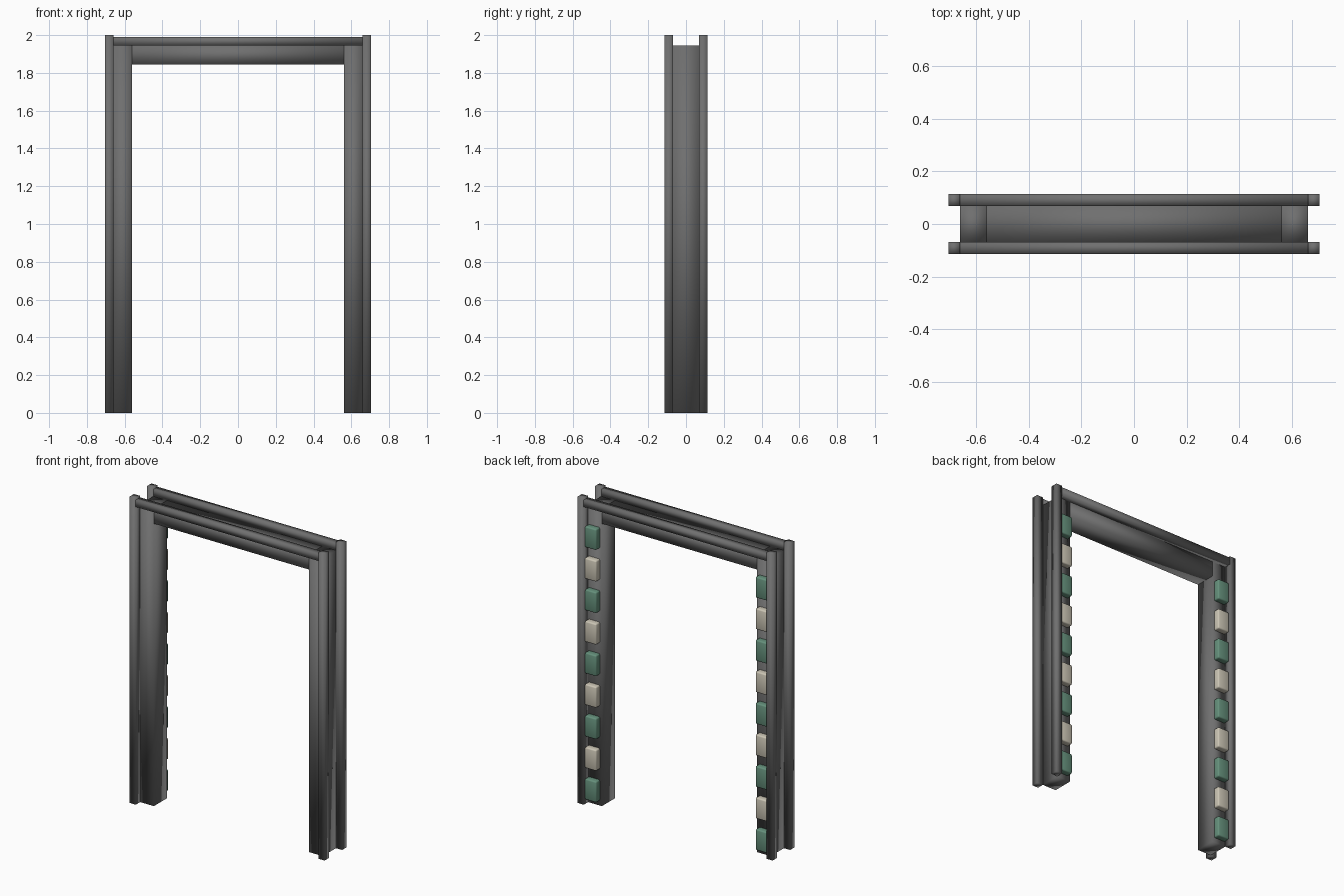
import bpy
import bmesh
from mathutils import Matrix, Vector

cube = bpy.data.objects.get("Cube")
if cube:
    bpy.data.objects.remove(cube, do_unlink=True)


def material(name, color):
    mat = bpy.data.materials.new(name)
    mat.use_nodes = True
    mat.diffuse_color = (*color, 1)
    shader = next(n for n in mat.node_tree.nodes if n.type == "BSDF_PRINCIPLED")
    shader.inputs["Base Color"].default_value = (*color, 1)
    return mat


GREY = material("dark_grey", (0.16, 0.16, 0.16))
GREEN = material("muted_green", (0.13, 0.28, 0.2))
CREAM = material("cream", (0.6, 0.56, 0.46))


def box(name, low, high, mat, bevel=0):
    """Soft-shaded box between two opposite corners."""
    low, high = Vector(low), Vector(high)
    bm = bmesh.new()
    bmesh.ops.create_cube(bm, size=1)
    bm.transform(Matrix.Translation((low + high) / 2)
                 @ Matrix.Diagonal((*(high - low), 1)))
    if bevel:
        bmesh.ops.bevel(bm, geom=bm.edges[:], offset=bevel, segments=2,
                        profile=0.5, affect="EDGES")
    for face in bm.faces:
        face.smooth = True
    mesh = bpy.data.meshes.new(name)
    bm.to_mesh(mesh)
    bm.free()
    mesh.materials.append(mat)
    obj = bpy.data.objects.new(name, mesh)
    bpy.context.collection.objects.link(obj)
    return obj


def mirrored_box(name, x0, x1, y0, y1, z0, z1, mat, side, bevel=0):
    xs = sorted((side * x0, side * x1))
    return box(name, (xs[0], y0, z0), (xs[1], y1, z1), mat, bevel)


INNER, OUTER, EDGE = 0.56, 0.66, 0.705
DEPTH, FACE = 0.068, 0.113
TOP = 1.945

# Lintel between the jambs
box("lintel", (-INNER, -DEPTH, TOP - 0.1), (INNER, DEPTH, TOP), GREY)

# Front and back rails over the lintel
for label, y0, y1 in (("front", -FACE, -DEPTH), ("back", DEPTH, FACE)):
    box(label + "_rail", (-OUTER, y0, TOP), (OUTER, y1, 1.99), GREY)

for side_name, side in (("left", 1), ("right", -1)):
    # Jamb
    mirrored_box(side_name + "_jamb", INNER, OUTER, -DEPTH, DEPTH, 0, TOP,
                 GREY, side)
    # Corner posts
    for label, y0, y1 in (("front", -FACE, -DEPTH), ("back", DEPTH, FACE)):
        mirrored_box(f"{side_name}_{label}_post", OUTER, EDGE, y0, y1, 0, 2,
                     GREY, side)
    # Alternating lamp blocks on the back of the jamb
    for i in range(9):
        z = 0.1 + i * 0.206
        mirrored_box(f"{side_name}_lamp_{i + 1}", 0.575, 0.658,
                     DEPTH - 0.01, 0.107, z - 0.068, z + 0.068,
                     CREAM if i % 2 else GREEN, side, 0.008)
